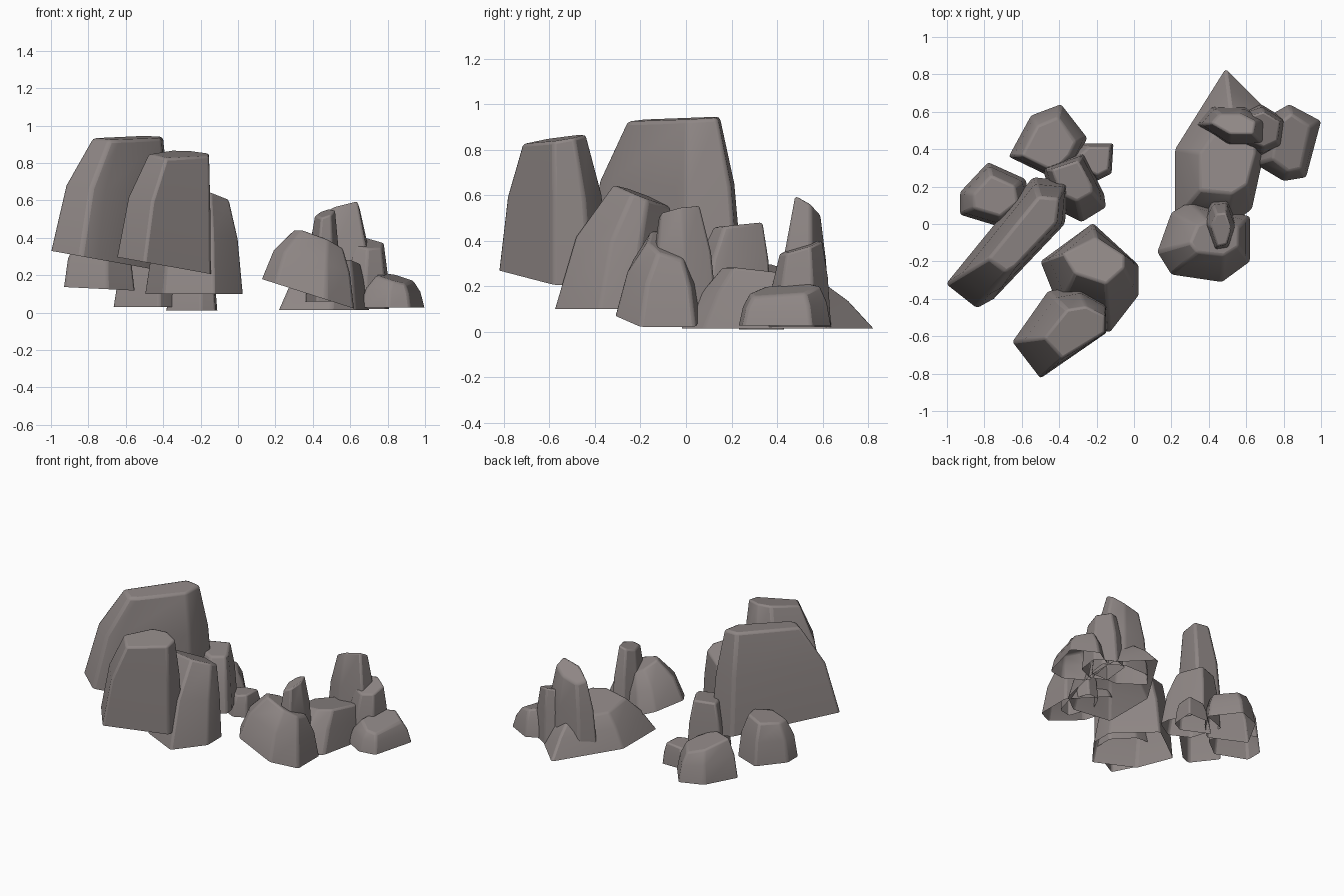
import bpy, bmesh

if "Cube" in bpy.data.objects:
    bpy.data.objects.remove(bpy.data.objects["Cube"])

# Warm dark grey stone
stone = bpy.data.materials.new("stone")
stone.diffuse_color = (0.27, 0.238, 0.232, 1)
stone.use_nodes = True
stone.node_tree.nodes["Principled BSDF"].inputs["Base Color"].default_value = stone.diffuse_color


def rock(name, base, low, box, high, bulge=0.36, bevel=0.013):
    """Open-bottomed boulder: base outline, bulging waist, smaller tilted crown.
    low = bottom plane (z, slope x, slope y) about the origin,
    box = crown extents (x0, x1, y0, y1),
    high = crown plane (z, slope x, slope y) about the crown's centre."""
    xs, ys = [p[0] for p in base], [p[1] for p in base]
    x0, x1, y0, y1 = box
    cx, cy = (x0 + x1) / 2, (y0 + y1) / 2
    bm = bmesh.new()
    rings = [[], [], []]
    for x, y in base:
        tx = x0 + (x - min(xs)) / (max(xs) - min(xs)) * (x1 - x0)
        ty = y0 + (y - min(ys)) / (max(ys) - min(ys)) * (y1 - y0)
        bz = low[0] + low[1] * x + low[2] * y
        tz = high[0] + high[1] * (tx - cx) + high[2] * (ty - cy)
        for ring, f, h in zip(rings, (0, bulge, 1), (0, 0.58, 1)):
            ring.append(bm.verts.new((x + (tx - x) * f, y + (ty - y) * f,
                                      bz + (tz - bz) * h)))
    n = len(base)
    for lo, hi in zip(rings, rings[1:]):
        for i in range(n):
            j = (i + 1) % n
            bm.faces.new((lo[i], lo[j], hi[j], hi[i]))
    bm.faces.new(rings[2])
    bmesh.ops.recalc_face_normals(bm, faces=bm.faces)
    # make sure the crown faces up
    bm.faces.ensure_lookup_table()
    bm.normal_update()
    if bm.faces[-1].normal.z < 0:
        bmesh.ops.reverse_faces(bm, faces=bm.faces)
    me = bpy.data.meshes.new(name)
    bm.to_mesh(me)
    bm.free()
    me.materials.append(stone)
    ob = bpy.data.objects.new(name, me)
    bpy.context.collection.objects.link(ob)
    m = ob.modifiers.new("worn_edges", 'BEVEL')
    m.width, m.segments, m.limit_method = bevel, 2, 'ANGLE'
    m.angle_limit = 0.45
    bpy.context.view_layer.objects.active = ob
    ob.select_set(True)
    bpy.ops.object.shade_smooth_by_angle(angle=0.7)
    ob.select_set(False)


# Left cluster: tall stones
rock("long_ridge_rock",
     [(-1.005, -.32), (-.84, -.45), (-.75, -.40), (-.37, 0), (-.35, .23), (-.54, .25)],
     (.15, -.18, 0), (-.78, -.40, -.26, .15), (.935, -.04, .07), bevel=.017)
rock("front_tall_rock",
     [(-.65, -.63), (-.5, -.825), (-.145, -.58), (-.145, -.42), (-.3, -.33), (-.46, -.36)],
     (.18, -.18, 0), (-.48, -.155, -.72, -.44), (.845, -.05, .17))
rock("mid_right_rock",
     [(-.5, -.2), (-.4, -.45), (-.13, -.58), (.025, -.38), (.025, -.22), (-.22, .005)],
     (.1, 0, 0), (-.38, -.05, -.32, -.07), (.6, -.05, -.4))
rock("left_back_rock",
     [(-.93, .17), (-.93, .05), (-.7, -.02), (-.55, .1), (-.58, .24), (-.78, .33)],
     (.09, -.05, 0), (-.86, -.62, .04, .26), (.41, .1, 0), bulge=.3)
rock("inner_back_rock",
     [(-.49, .3), (-.42, .08), (-.28, .01), (-.15, .09), (-.16, .16), (-.27, .38)],
     (.1, 0, 0), (-.44, -.22, .12, .34), (.47, 0, .1))
rock("back_low_rock",
     [(-.67, .36), (-.42, .24), (-.3, .36), (-.25, .46), (-.39, .64), (-.55, .58)],
     (.03, 0, 0), (-.6, -.31, .28, .57), (.26, -.2, -.2), bulge=.35)
rock("back_pebble",
     [(-.39, .32), (-.2, .23), (-.12, .27), (-.11, .43), (-.27, .43)],
     (.01, 0, 0), (-.33, -.13, .26, .41), (.15, .1, 0), bevel=.01)

# Right cluster: low stones and spires
rock("broad_base_rock",
     [(.22, .02), (.5, -.02), (.63, .08), (.7, .4), (.7, .62), (.49, .83), (.22, .4)],
     (.015, 0, 0), (.35, .65, .16, .6), (.25, .1, -.14), bulge=.48)
rock("back_spire",
     [(.33, .53), (.5, .41), (.71, .41), (.73, .55), (.6, .63), (.41, .63)],
     (.02, 0, 0), (.41, .65, .48, .59), (.54, .25, -.6))
rock("spire_shoulder",
     [(.57, .41), (.68, .36), (.79, .41), (.81, .56), (.68, .64), (.59, .61)],
     (.02, 0, 0), (.62, .78, .41, .6), (.37, -.1, .3), bevel=.01)
rock("far_right_rock",
     [(.69, .56), (.65, .32), (.8, .23), (.92, .25), (1, .55), (.83, .64)],
     (.028, 0, 0), (.74, .94, .28, .59), (.185, -.25, .12))
rock("front_right_rock",
     [(.125, -.15), (.2, -.27), (.47, -.31), (.62, -.2), (.62, .04), (.3, .12), (.2, .06)],
     (.22, -.32, 0), (.3, .56, -.17, .02), (.385, -.4, -.3))
rock("front_spire",
     [(.36, .02), (.42, -.16), (.51, -.14), (.55, 0), (.5, .14), (.41, .13)],
     (.06, 0, 0), (.41, .52, -.12, .06), (.53, .3, .2), bevel=.01)
